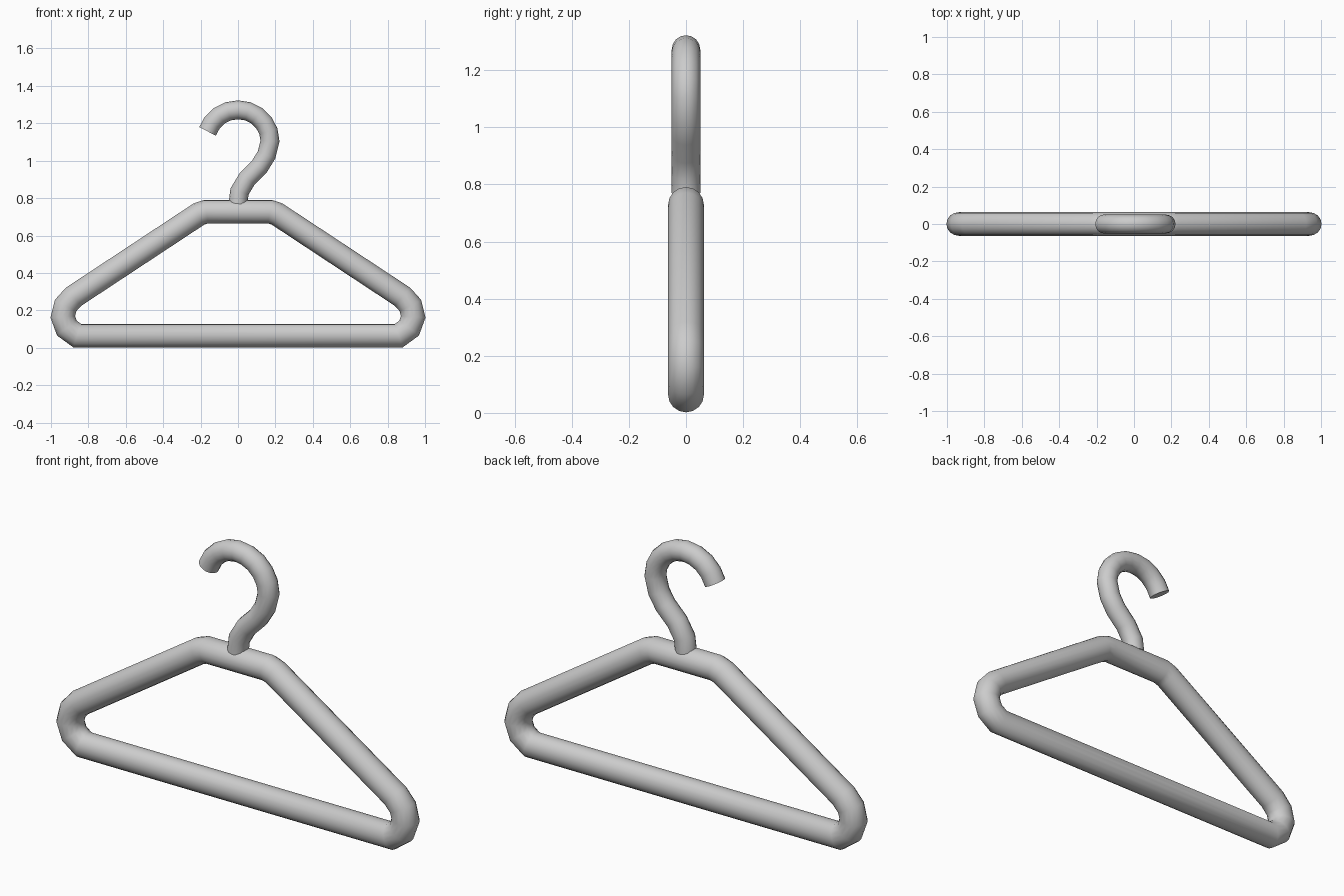
import bpy, bmesh, math
from mathutils import Vector

cube = bpy.data.objects.get("Cube")
if cube:
    bpy.data.objects.remove(cube, do_unlink=True)

grey = bpy.data.materials.new("plain grey")
grey.use_nodes = True
colour = (0.6, 0.6, 0.6, 1)
grey.diffuse_color = colour
grey.node_tree.nodes["Principled BSDF"].inputs["Base Color"].default_value = colour


def sweep(name, path, radius, closed, sides=16):
    """Round tube along an x-z path, with mitred joints."""
    pts = [Vector((x, 0, z)) for x, z in path]
    n = len(pts)
    bm = bmesh.new()
    rings = []
    for i, p in enumerate(pts):
        before = p - pts[i - 1] if closed or i > 0 else pts[1] - p
        after = pts[(i + 1) % n] - p if closed or i < n - 1 else before
        before, after = before.normalized(), after.normalized()
        tangent = (before + after).normalized()
        normal = Vector((tangent.z, 0, -tangent.x)) / tangent.dot(after)
        ring = []
        for k in range(sides):
            a = 2 * math.pi * k / sides
            ring.append(bm.verts.new(p + radius * (normal * math.cos(a) + Vector((0, math.sin(a), 0)))))
        rings.append(ring)
    for i in range(n if closed else n - 1):
        a, b = rings[i], rings[(i + 1) % n]
        for k in range(sides):
            j = (k + 1) % sides
            bm.faces.new((a[k], a[j], b[j], b[k]))
    if not closed:
        bm.faces.new(rings[0])
        bm.faces.new(rings[-1])
    bmesh.ops.recalc_face_normals(bm, faces=bm.faces)
    mesh = bpy.data.meshes.new(name)
    bm.to_mesh(mesh)
    bm.free()
    mesh.materials.append(grey)
    obj = bpy.data.objects.new(name, mesh)
    bpy.context.collection.objects.link(obj)
    bpy.ops.object.select_all(action="DESELECT")
    obj.select_set(True)
    bpy.context.view_layer.objects.active = obj
    bpy.ops.object.shade_smooth_by_angle(angle=math.radians(50))
    return obj


# Closed shoulder frame: one half of the loop, mirrored
half = [(0.17, 0.728), (0.21, 0.714), (0.88, 0.272), (0.922, 0.225),
        (0.937, 0.165), (0.915, 0.105), (0.86, 0.065)]
sweep("hanger_frame", half + [(-x, z) for x, z in reversed(half)], 0.063, True)

# Hook: curved stem running into a round arc
stem = [(0, 0.77), (0.008, 0.835), (0.05, 0.905), (0.115, 0.97), (0.152, 1.03)]
arc = []
for i in range(10):
    a = math.radians(162 * i / 9)
    arc.append((0.171 * math.cos(a), 1.105 + 0.167 * math.sin(a)))
sweep("hanger_hook", stem + arc, 0.05, False)
